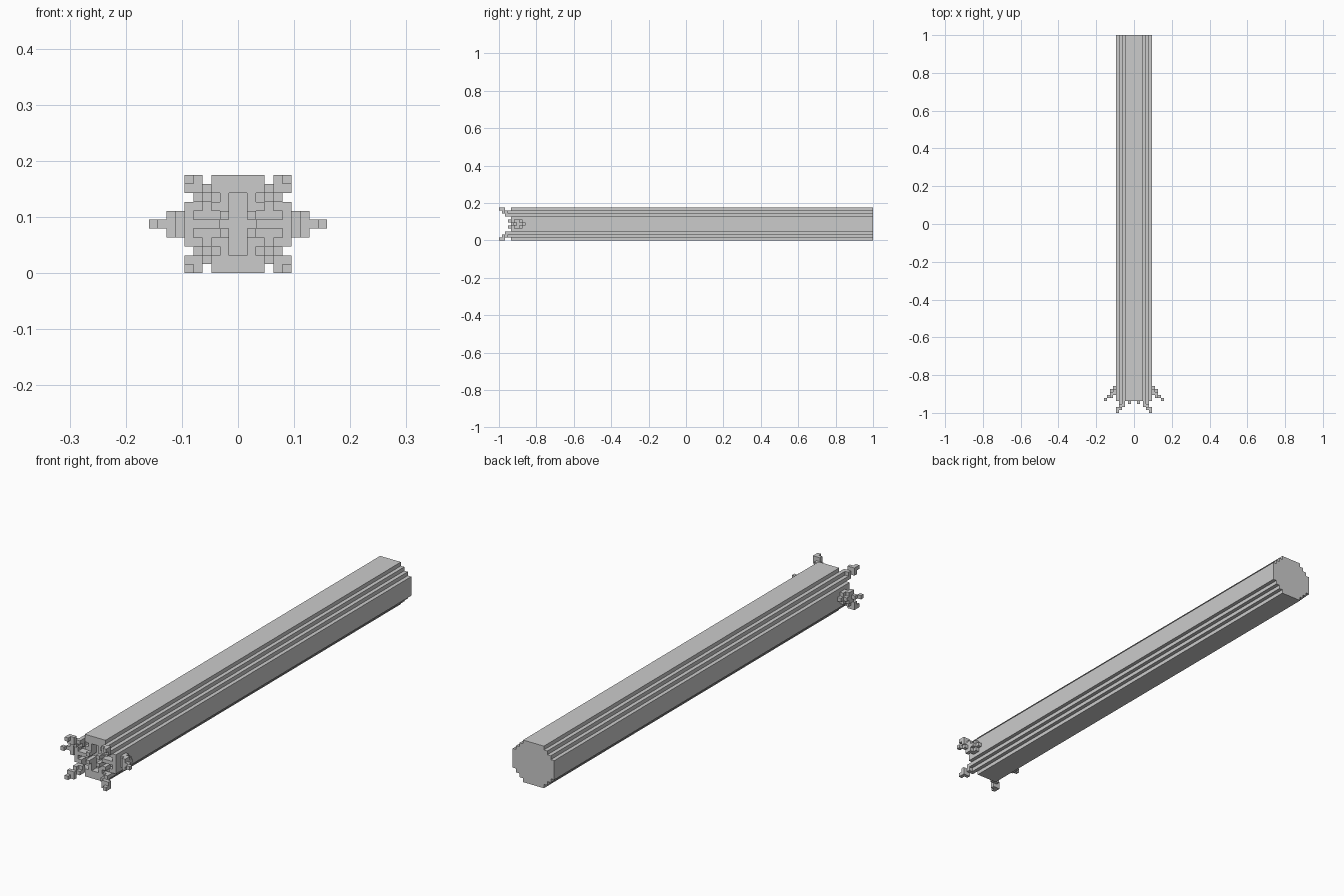
import bpy, bmesh

if "Cube" in bpy.data.objects:
    bpy.data.objects.remove(bpy.data.objects["Cube"])

V = 2 / 126  # one voxel; y counted from the front tip


def pos(x, y, z):
    return (x * V, y * V - 1, z * V)


def make_object(name, bm):
    bmesh.ops.recalc_face_normals(bm, faces=bm.faces)
    me = bpy.data.meshes.new(name)
    bm.to_mesh(me)
    bm.free()
    ob = bpy.data.objects.new(name, me)
    bpy.context.collection.objects.link(ob)
    return ob


def add_box(bm, x0, x1, y0, y1, z0, z1):
    r = bmesh.ops.create_cube(bm, size=1)
    c = pos((x0 + x1) / 2, (y0 + y1) / 2, (z0 + z1) / 2)
    for v in r['verts']:
        v.co = (c[0] + v.co.x * (x1 - x0) * V,
                c[1] + v.co.y * (y1 - y0) * V,
                c[2] + v.co.z * (z1 - z0) * V)


def boxes(name, items, flip_x=False, flip_z=False):
    bm = bmesh.new()
    for x0, x1, y0, y1, z0, z1 in items:
        if flip_x:
            x0, x1 = -x1, -x0
        if flip_z:
            z0, z1 = 11 - z1, 11 - z0
        add_box(bm, x0, x1, y0, y1, z0, z1)
    return make_object(name, bm)


# Long body: stepped octagon extruded along y
quarter = [(6, 8), (5, 8), (5, 9), (4, 9), (4, 10), (3, 10), (3, 11)]
top = quarter + [(-x, z) for x, z in reversed(quarter)]
profile = top + [(-x, 11 - z) for x, z in top]
bm = bmesh.new()
face = bm.faces.new([bm.verts.new(pos(x, 4, z)) for x, z in profile])
ext = bmesh.ops.extrude_face_region(bm, geom=[face], use_keep_orig=True)
for g in ext['geom']:
    if isinstance(g, bmesh.types.BMVert):
        g.co.y = 1
body = make_object("body", bm)

# Shallow recess in the front end
for i, c in enumerate([(-4, 4, 3, 6, 2, 9), (-5, 5, 3, 6, 4, 7)]):
    cutter = boxes("recess_cutter_%d" % i, [c])
    cutter.hide_render = True
    cutter.hide_viewport = True
    m = body.modifiers.new("recess", 'BOOLEAN')
    m.operation = 'DIFFERENCE'
    m.solver = 'EXACT'
    m.object = cutter

# Stepped claws on the four corners, and teeth inside the recess
claw = [(5, 6, 0, 2, 10, 11), (4, 5, 1, 2, 10, 11), (5, 6, 1, 2, 9, 10),
        (4, 5, 1, 3, 9, 10), (3, 4, 2, 3, 9, 10), (4, 5, 2, 3, 8, 9),
        (3, 4, 3, 4, 8, 10), (4, 5, 3, 4, 8, 9)]
teeth = [(1, 2, 4, 6, 7, 9), (1, 2, 3, 4, 6, 7), (1, 2, 4, 6, 6, 7),
         (2, 3, 4, 6, 7, 8)]
for fx in (False, True):
    side = "left" if fx else "right"
    for fz in (False, True):
        tag = side + ("_lower" if fz else "_upper")
        boxes("corner_claw_" + tag, claw, fx, fz)
        boxes("tooth_" + tag, teeth, fx, fz)
    # Side branch reaching outward and forward
    boxes("side_branch_" + side,
          [(6, 7, 6, 9, 5, 6), (6, 7, 6, 8, 4, 5), (6, 7, 6, 8, 6, 7),
           (7, 8, 5, 8, 5, 6), (7, 8, 5, 7, 4, 5), (7, 8, 5, 7, 6, 7),
           (8, 9, 5, 6, 5, 6), (9, 10, 4, 5, 5, 6)], fx)
    boxes("side_tab_" + side, [(2, 5, 4, 6, 5, 6)], fx)
